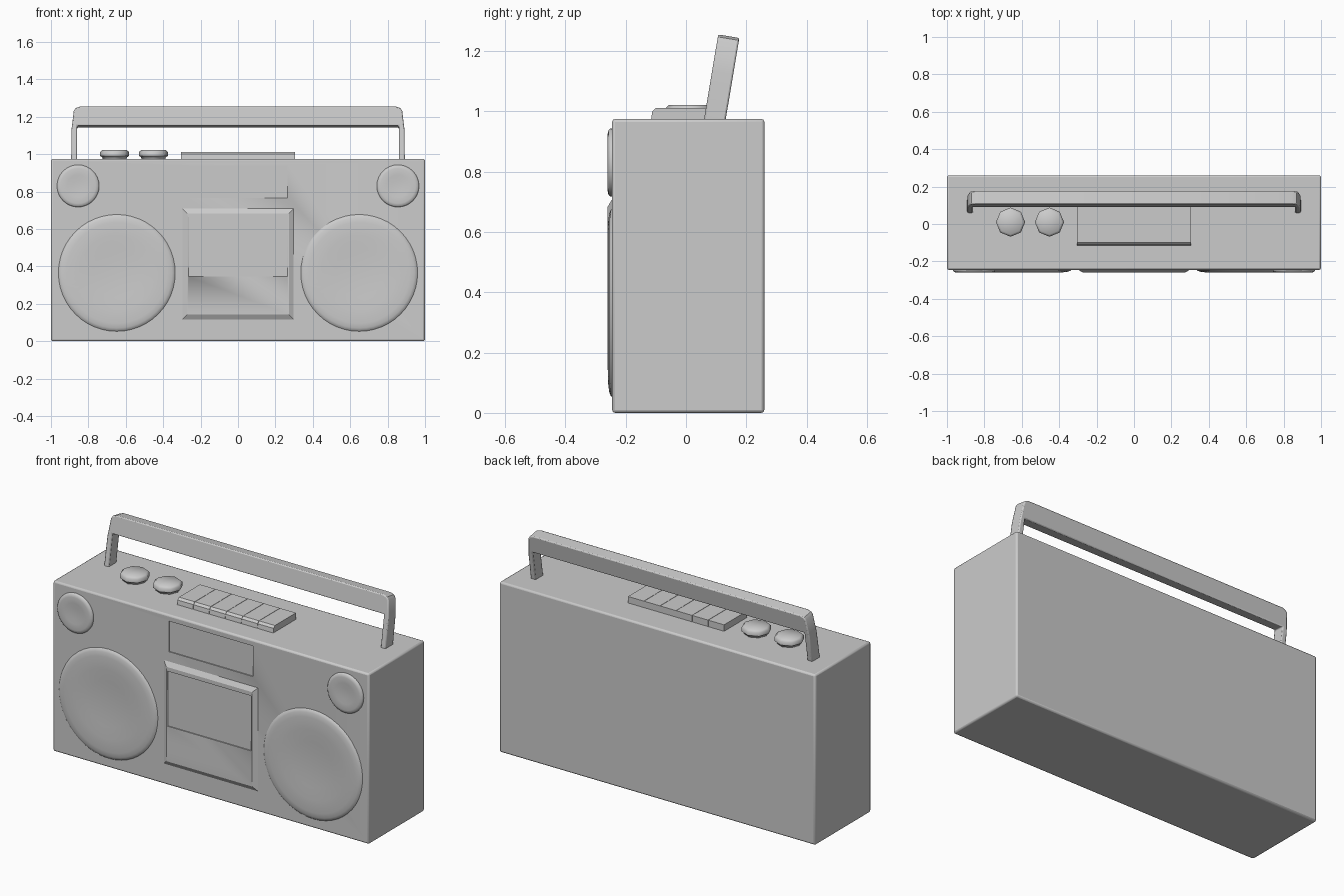
import bpy, bmesh, math
from mathutils import Matrix, Vector

cube = bpy.data.objects.get("Cube")
if cube:
    bpy.data.objects.remove(cube, do_unlink=True)

grey = bpy.data.materials.new("plain grey")
grey.use_nodes = True
colour = (0.6, 0.6, 0.6, 1)
grey.diffuse_color = colour
grey.node_tree.nodes["Principled BSDF"].inputs["Base Color"].default_value = colour

FRONT, TOP = -0.245, 0.975


def finish(name, bm, bevel=0, smooth=35):
    bmesh.ops.recalc_face_normals(bm, faces=bm.faces)
    mesh = bpy.data.meshes.new(name)
    bm.to_mesh(mesh)
    bm.free()
    mesh.materials.append(grey)
    ob = bpy.data.objects.new(name, mesh)
    bpy.context.collection.objects.link(ob)
    if bevel:
        mod = ob.modifiers.new("Soft edges", "BEVEL")
        mod.width, mod.segments = bevel, 2
        mod.limit_method, mod.angle_limit = "ANGLE", math.radians(40)
    bpy.ops.object.select_all(action="DESELECT")
    ob.select_set(True)
    bpy.context.view_layer.objects.active = ob
    if smooth:
        bpy.ops.object.shade_smooth_by_angle(angle=math.radians(smooth))
    return ob


def box(name, lo, hi, bevel=0, smooth=35):
    lo, hi = Vector(lo), Vector(hi)
    bm = bmesh.new()
    bmesh.ops.create_cube(bm, size=1)
    bmesh.ops.scale(bm, vec=hi - lo, verts=bm.verts)
    bmesh.ops.translate(bm, vec=(lo + hi) / 2, verts=bm.verts)
    return finish(name, bm, bevel, smooth)


def prism(name, outline, matrix, depth, bevel=0, smooth=35):
    """Extrude a flat outline along its local z, then place it."""
    bm = bmesh.new()
    face = bm.faces.new([bm.verts.new((a, b, 0)) for a, b in outline])
    geom = bmesh.ops.extrude_face_region(bm, geom=[face])["geom"]
    moved = [v for v in geom if isinstance(v, bmesh.types.BMVert)]
    bmesh.ops.translate(bm, vec=(0, 0, depth), verts=moved)
    bm.transform(matrix)
    return finish(name, bm, bevel, smooth)


def turned(name, profile, sides, matrix, smooth):
    """Spin a (radius, height) profile round local z, then place it."""
    bm = bmesh.new()
    verts = [bm.verts.new((r, 0, h)) for r, h in profile]
    edges = [bm.edges.new(pair) for pair in zip(verts, verts[1:])]
    bmesh.ops.spin(bm, geom=verts + edges, axis=(0, 0, 1), cent=(0, 0, 0),
                   angle=math.tau, steps=sides)
    bmesh.ops.remove_doubles(bm, verts=bm.verts, dist=0.0001)
    bm.transform(matrix)
    return finish(name, bm, 0, smooth)


def cut(target, lo, hi):
    """Sink a shallow rectangular window into a part."""
    cutter = box("window_cutter", lo, hi)
    cutter.hide_render = True
    mod = target.modifiers.new("Window", "BOOLEAN")
    mod.operation, mod.object, mod.solver = "DIFFERENCE", cutter, "EXACT"
    bpy.ops.object.select_all(action="DESELECT")
    target.select_set(True)
    bpy.context.view_layer.objects.active = target
    for m in list(target.modifiers):
        if m.type in {"BEVEL", "BOOLEAN"}:
            bpy.ops.object.modifier_apply(modifier=m.name)
    bpy.data.objects.remove(cutter, do_unlink=True)


# Case with a shallow tuner window
case = box("case", (-1, FRONT, 0), (1, 0.26, TOP), 0.01)
cut(case, (-0.265, FRONT - 0.05, 0.765), (0.265, FRONT + 0.006, 0.94))

# Raised tape door with sloping sides and a sunken window
bm = bmesh.new()
bmesh.ops.create_cube(bm, size=1)
for v in bm.verts:
    raised = v.co.y < 0
    inset = 0.033 if raised else 0
    v.co = (math.copysign(0.305 - inset, v.co.x),
            -0.26 if raised else FRONT + 0.004,
            0.413 + math.copysign(0.303 - inset, v.co.z))
door = finish("tape_door", bm, 0, 20)
cut(door, (-0.265, -0.3, 0.345), (0.265, -0.254, 0.66))

# Dished speakers, large and small, on both sides
facing = Matrix.Rotation(math.pi / 2, 4, "X")
woofer = [(0.315, -0.003), (0.308, 0.005), (0.295, 0.010), (0.27, 0.013),
          (0.2, 0.012), (0.13, 0.008), (0.07, 0.005), (0, 0.004)]
tweeter = [(0.113, -0.003), (0.113, 0.006), (0.107, 0.012), (0.094, 0.015),
           (0.06, 0.013), (0.03, 0.011), (0, 0.010)]
for side, sx in (("right", -1), ("left", 1)):
    turned(side + "_speaker", woofer, 48,
           Matrix.Translation((sx * 0.648, FRONT, 0.365)) @ facing, 60)
    turned(side + "_small_speaker", tweeter, 32,
           Matrix.Translation((sx * 0.855, FRONT, 0.83)) @ facing, 50)

# Eight-sided knobs
knob = [(0.062, -0.005), (0.066, 0.008), (0.078, 0.016), (0.078, 0.036),
        (0.066, 0.047), (0, 0.047)]
for i, x in enumerate((-0.66, -0.452)):
    turned(f"knob_{i + 1}", knob, 8, Matrix.Translation((x, 0.01, TOP)), 50)

# Row of six keys with sloping fronts
key = [(-0.117, -0.01), (-0.112, 0.025), (-0.1, 0.037), (0.09, 0.037), (0.09, -0.01)]
upright = Matrix(((0, 0, 1, 0), (1, 0, 0, 0), (0, 1, 0, 0), (0, 0, 0, 1)))
pitch = 0.61 / 6
for i in range(6):
    place = Matrix.Translation((-0.305 + i * pitch + 0.001, 0, TOP)) @ upright
    prism(f"key_{i + 1}", key, place, pitch - 0.002, 0, 0)

# Tilted carrying handle
half = [(0.86, 0.18), (0.86, -0.02), (0.892, -0.02), (0.89, 0.16),
        (0.878, 0.262), (0.868, 0.276), (0.845, 0.284)]
outline = half + [(-x, z) for x, z in reversed(half)]
tilt = Matrix.Rotation(math.radians(-9.5), 4, "X")
place = Matrix.Translation((0, 0.06, TOP)) @ tilt @ Matrix.Translation((0, 0.071, 0)) @ facing
prism("handle", outline, place, 0.071, 0.006)
